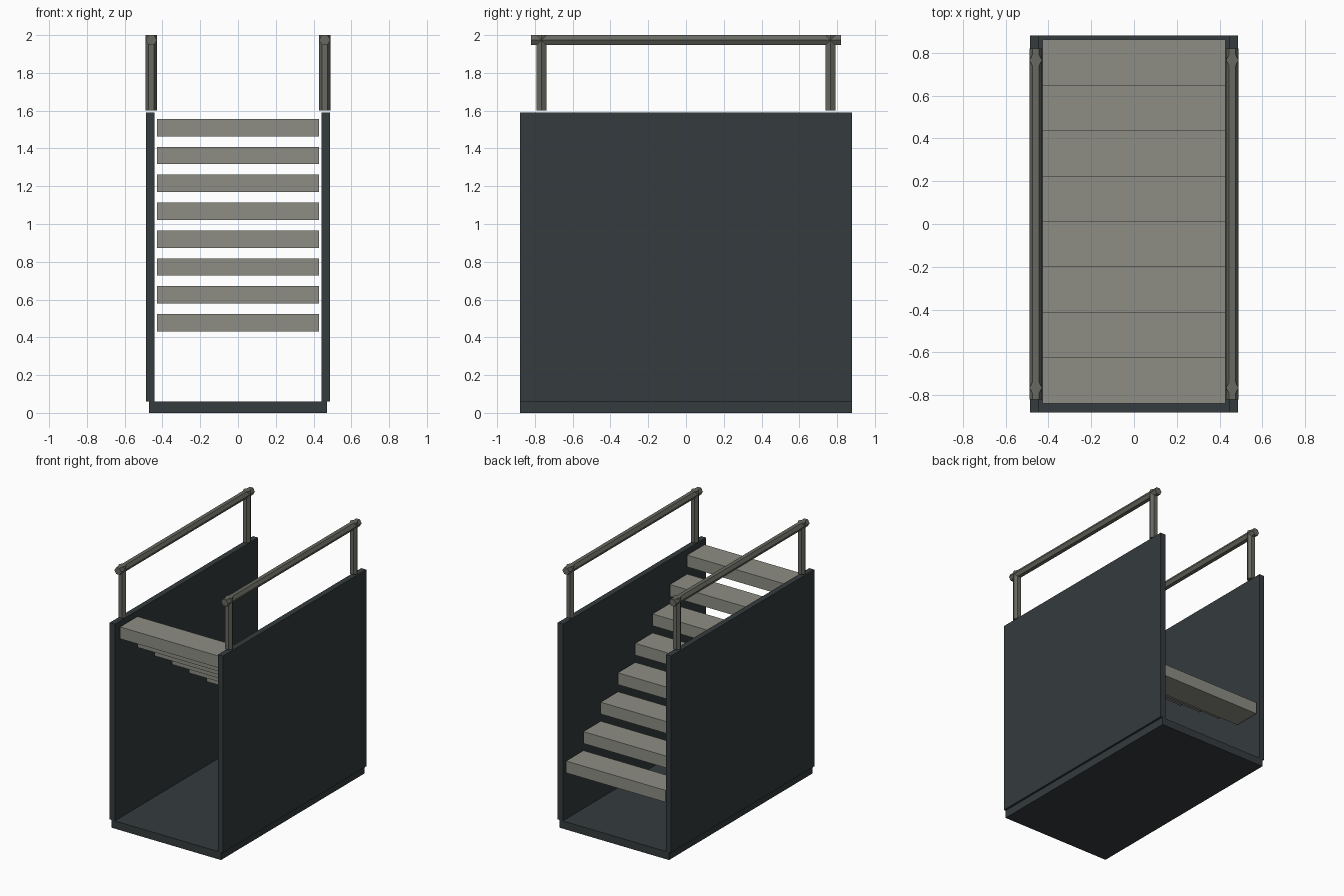
import bpy
import math

if "Cube" in bpy.data.objects:
    bpy.data.objects.remove(bpy.data.objects["Cube"])


def material(name, rgb):
    m = bpy.data.materials.new(name)
    m.diffuse_color = (*rgb, 1)
    m.use_nodes = True
    m.node_tree.nodes["Principled BSDF"].inputs["Base Color"].default_value = m.diffuse_color
    return m


DARK = material("dark_slate", (0.035, 0.044, 0.047))
STONE = material("stone_grey", (0.27, 0.27, 0.235))
METAL = material("rail_grey", (0.14, 0.14, 0.12))


def box(name, x, y, z, mat):
    """Box from (min, max) ranges."""
    lo, hi = zip(x, y, z)
    bpy.ops.mesh.primitive_cube_add(size=1, location=[(a + b) / 2 for a, b in zip(lo, hi)])
    ob = bpy.context.object
    ob.name = name
    ob.scale = [b - a for a, b in zip(lo, hi)]
    bpy.ops.object.transform_apply(location=False, rotation=False, scale=True)
    ob.data.materials.append(mat)


def hex_bar(name, centre, length, along_y=False):
    """Six-sided bar with two corners pointing along x."""
    bpy.ops.mesh.primitive_cylinder_add(vertices=6, radius=0.03, depth=length, location=centre)
    ob = bpy.context.object
    ob.name = name
    ob.rotation_euler = (0, 0, math.pi / 2)
    bpy.ops.object.transform_apply(location=False, rotation=True, scale=False)
    if along_y:
        ob.rotation_euler = (math.pi / 2, 0, 0)
        bpy.ops.object.transform_apply(location=False, rotation=True, scale=False)
    ob.data.materials.append(METAL)


# Floor slab
box("base", (-0.47, 0.47), (-0.88, 0.88), (0, 0.06), DARK)

# Side walls, each with a handrail on two posts
for side, s in (("left", -1), ("right", 1)):
    box(f"{side}_wall", sorted((s * 0.443, s * 0.487)), (-0.88, 0.88), (0.06, 1.59), DARK)
    hex_bar(f"{side}_handrail", (s * 0.459, 0, 1.974), 1.64, along_y=True)
    for end, y in (("front", -0.765), ("back", 0.765)):
        hex_bar(f"{side}_{end}_post", (s * 0.459, y, 1.8), 0.4)

# Floating treads, rising from the back to the front
for i in range(8):
    y = 0.862 - i * 0.2123
    z = 0.431 + i * 0.1476
    box(f"tread_{i + 1}", (-0.428, 0.428), (y - 0.2135, y), (z, z + 0.092), STONE)
